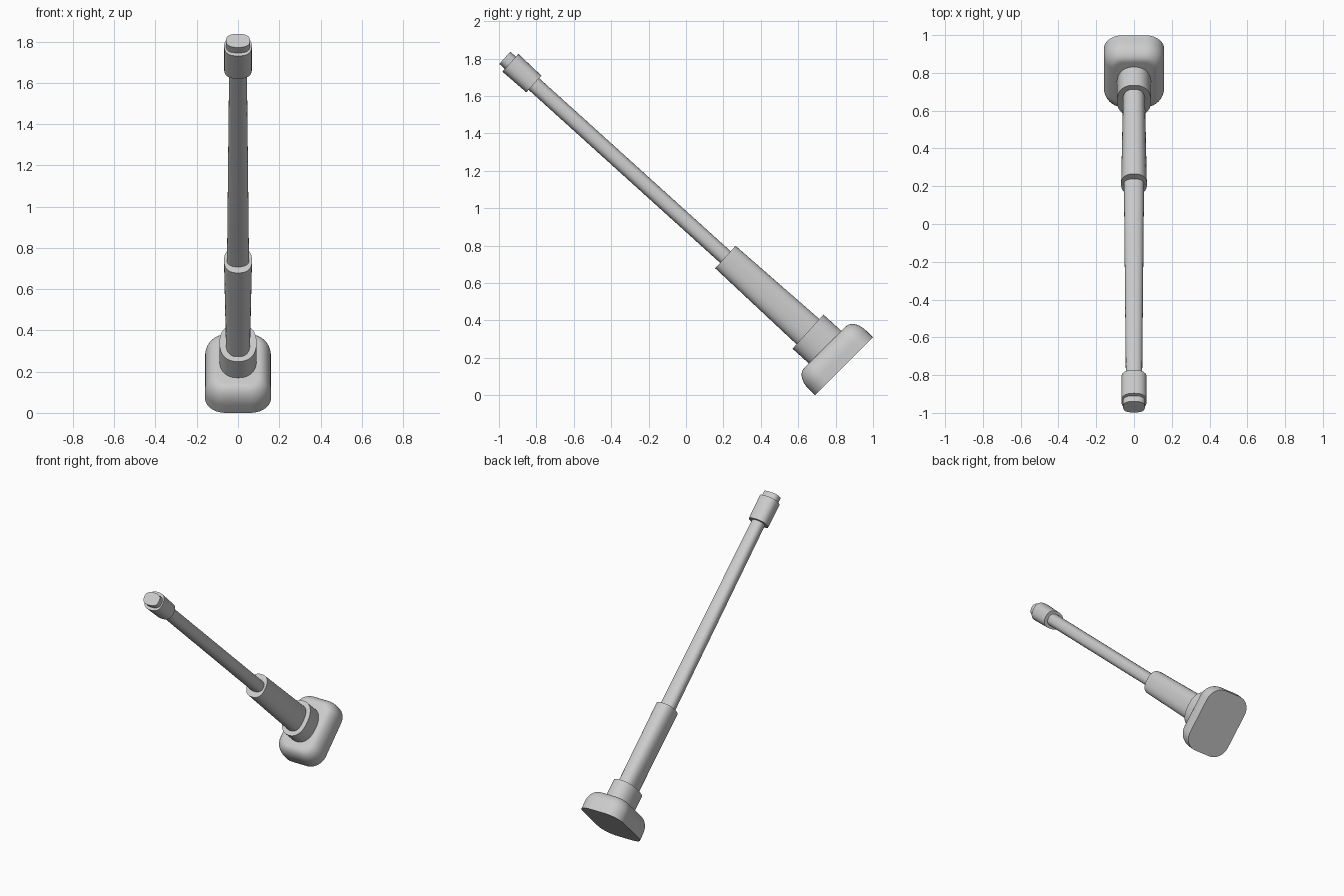
import bpy, bmesh
from math import sin, cos, pi, radians, sqrt, copysign
from mathutils import Vector

if "Cube" in bpy.data.objects:
    bpy.data.objects.remove(bpy.data.objects["Cube"])

X = Vector((1, 0, 0))


def oval(hx, hv, power, n=48):
    """Superellipse section, rounder or squarer by power."""
    pts = []
    for i in range(n):
        a = 2 * pi * i / n
        c, s = cos(a), sin(a)
        pts.append((hx * copysign(abs(c) ** (2 / power), c),
                    hv * copysign(abs(s) ** (2 / power), s)))
    return pts


def rounded_rect(hx, hv, r, n=10):
    pts = []
    for k, (sx, sv) in enumerate(((1, 1), (-1, 1), (-1, -1), (1, -1))):
        for i in range(n + 1):
            a = pi / 2 * (k + i / n)
            pts.append((sx * (hx - r) + r * cos(a), sv * (hv - r) + r * sin(a)))
    return pts


def loft(name, origin, up, rings):
    """Skin a list of (height, section) rings along the up direction."""
    side = up.cross(X)
    bm = bmesh.new()
    loops = [[bm.verts.new(origin + up * h + X * x + side * v) for x, v in sec]
             for h, sec in rings]
    n = len(loops[0])
    for a, b in zip(loops, loops[1:]):
        for i in range(n):
            j = (i + 1) % n
            bm.faces.new((a[i], a[j], b[j], b[i]))
    bm.faces.new(loops[0])
    bm.faces.new(loops[-1])
    bmesh.ops.recalc_face_normals(bm, faces=bm.faces)
    mesh = bpy.data.meshes.new(name)
    bm.to_mesh(mesh)
    bm.free()
    ob = bpy.data.objects.new(name, mesh)
    bpy.context.collection.objects.link(ob)
    bpy.ops.object.select_all(action='DESELECT')
    ob.select_set(True)
    bpy.context.view_layer.objects.active = ob
    bpy.ops.object.shade_smooth_by_angle(angle=radians(32))


# Base: rounded block with a filleted top, tilted 45 degrees
rings = [(0, rounded_rect(0.16, 0.219, 0.1))]
for i in range(9):
    a = pi / 2 * i / 9
    inset = 0.06 * (1 - cos(a))
    rings.append((0.05 + 0.093 * sin(a),
                  rounded_rect(0.16 - inset, 0.219 - inset, 0.1 - inset * 0.8)))
rings.append((0.143, rounded_rect(0.1, 0.159, 0.052)))
loft("base", Vector((0, 0.844, 0.155)), Vector((0, -1, 1)).normalized(), rings)

# Stem parts along one leaning axis:
# start, end, half width and half depth at each end, squareness
tilt = radians(42.1)
axis = Vector((0, -cos(tilt), sin(tilt)))
foot = Vector((0, 0.652, 0.34))
parts = {
    "collar": (-0.19, 0.0, 0.09, 0.123, 0.09, 0.123, 2.3),
    "sleeve": (-0.05, 0.595, 0.058, 0.092, 0.068, 0.081, 2.5),
    "shaft": (0.5, 2.0, 0.054, 0.042, 0.043, 0.042, 2.4),
    "head": (1.975, 2.144, 0.067, 0.06, 0.067, 0.064, 2.5),
    "end_cap": (2.1, 2.184, 0.058, 0.044, 0.058, 0.044, 2.6),
}
for name, (s0, s1, x0, v0, x1, v1, power) in parts.items():
    loft(name, foot, axis, [(s0, oval(x0, v0, power)), (s1, oval(x1, v1, power))])
